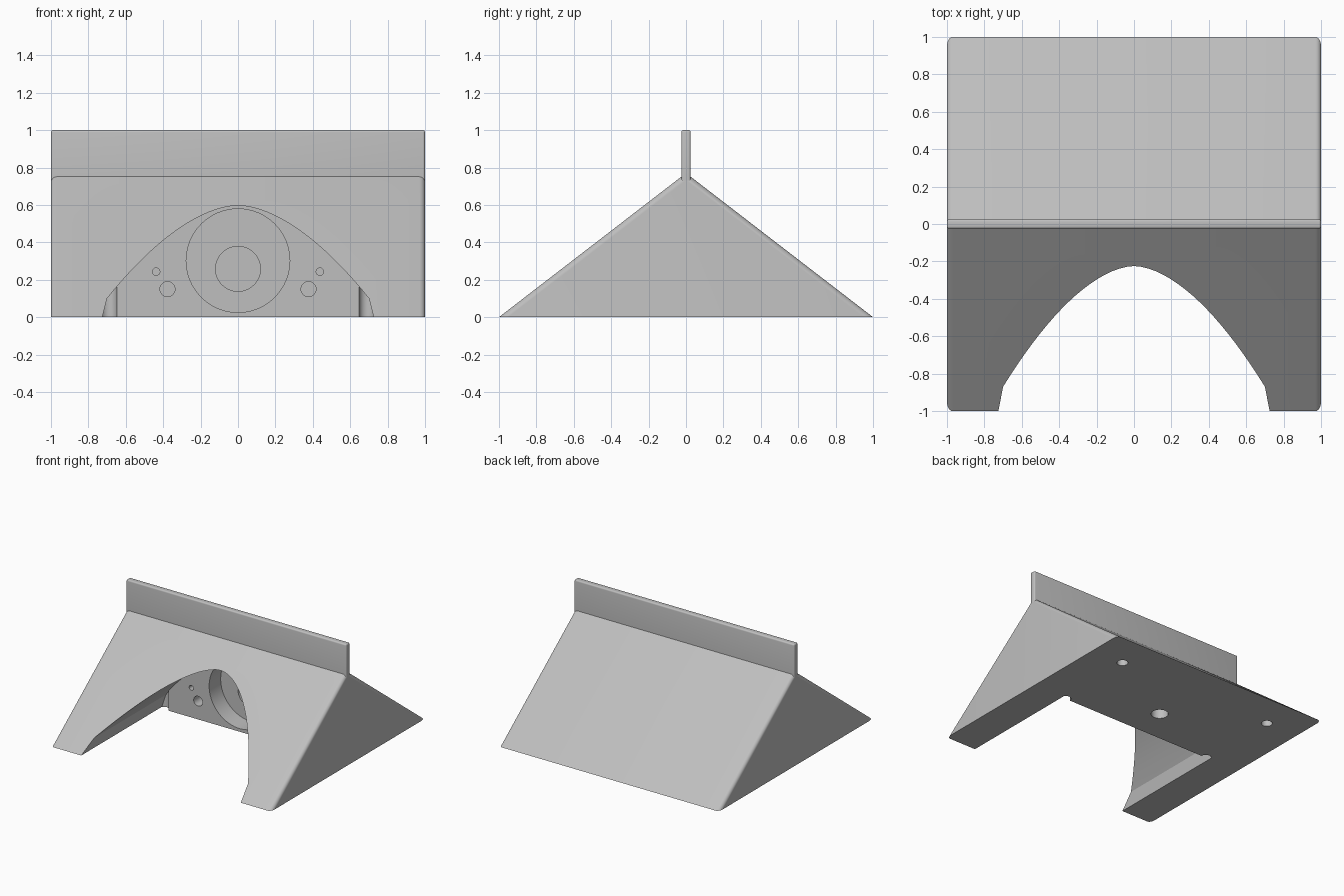
import bpy
import bmesh
import math
from mathutils import Matrix, Vector

if "Cube" in bpy.data.objects:
    bpy.data.objects.remove(bpy.data.objects["Cube"], do_unlink=True)

GREY = (0.52, 0.52, 0.52, 1)
grey = bpy.data.materials.new("plain grey")
grey.use_nodes = True
grey.diffuse_color = GREY
grey.node_tree.nodes["Principled BSDF"].inputs["Base Color"].default_value = GREY


def to_object(bm, name):
    bmesh.ops.recalc_face_normals(bm, faces=bm.faces[:])
    mesh = bpy.data.meshes.new(name)
    bm.to_mesh(mesh)
    bm.free()
    mesh.materials.append(grey)
    obj = bpy.data.objects.new(name, mesh)
    bpy.context.collection.objects.link(obj)
    return obj


def prism(points, direction):
    """Closed outline extruded along a direction."""
    bm = bmesh.new()
    face = bm.faces.new([bm.verts.new(p) for p in points])
    result = bmesh.ops.extrude_face_region(bm, geom=[face])
    moved = [v for v in result["geom"] if isinstance(v, bmesh.types.BMVert)]
    bmesh.ops.translate(bm, verts=moved, vec=direction)
    return bm


def rod(name, start, end, radius):
    """Cylinder between two points."""
    a, b = Vector(start), Vector(end)
    turn = (b - a).to_track_quat("Z", "Y").to_matrix().to_4x4()
    bm = bmesh.new()
    bmesh.ops.create_cone(bm, cap_ends=True, segments=48, radius1=radius, radius2=radius,
                          depth=(b - a).length,
                          matrix=Matrix.Translation((a + b) / 2) @ turn)
    return to_object(bm, name)


def combine(obj, tool, operation="DIFFERENCE", keep=False):
    mod = obj.modifiers.new("combine", "BOOLEAN")
    mod.operation = operation
    mod.solver = "EXACT"
    mod.object = tool
    bpy.context.view_layer.objects.active = obj
    bpy.ops.object.modifier_apply(modifier=mod.name)
    if not keep:
        bpy.data.objects.remove(tool, do_unlink=True)


def smooth(obj):
    bpy.ops.object.select_all(action="DESELECT")
    obj.select_set(True)
    bpy.context.view_layer.objects.active = obj
    bpy.ops.object.shade_smooth_by_angle(angle=math.radians(25))


# Wedge body with rounded sloping end edges
bm = prism([(-1, -1, 0), (-1, 0, 0.77), (-1, 1, 0)], (2, 0, 0))
slope_edges = [e for e in bm.edges
               if abs(e.verts[0].co.x - e.verts[1].co.x) < 0.01
               and abs(e.verts[0].co.z - e.verts[1].co.z) > 0.1]
bmesh.ops.bevel(bm, geom=slope_edges, offset=0.03, segments=6, profile=0.5, affect="EDGES")
body = to_object(bm, "wedge_body")


# Arched pocket open to the front and the bottom
def arch(name, back):
    side = [(0.737, -0.05), (0.725, 0)]
    steps = 18
    for i in range(steps):
        t = 1 - i / steps
        side.append((0.7 * t, 0.597 - 0.497 * t ** 1.75))
    outline = side + [(0, 0.597)] + [(-x, z) for x, z in reversed(side)]
    return to_object(prism([(x, -1.2, z) for x, z in outline], (0, back + 1.2, 0)), name)


WALL = 0.02
long_arch = arch("relief_limit", 0.2)
for s in (-1, 1):
    relief = rod("corner_relief", (s * 0.69, WALL, -0.04), (s * 0.69, WALL, 0.3), 0.042)
    combine(relief, long_arch, "INTERSECT", keep=True)
    combine(body, relief)
bpy.data.objects.remove(long_arch, do_unlink=True)
combine(body, arch("pocket", WALL))

# Round recess and bore in the pocket wall
combine(body, rod("recess", (0, -0.02, 0.302), (0, 0.17, 0.302), 0.277))
combine(body, rod("bore", (0, 0.1, 0.258), (0, 0.42, 0.258), 0.12))

# Small holes in the wall and underside
for s in (-1, 1):
    combine(body, rod("wall_hole", (s * 0.377, -0.02, 0.15), (s * 0.377, 0.25, 0.15), 0.04))
    combine(body, rod("pin_hole", (s * 0.438, -0.02, 0.243), (s * 0.438, 0.15, 0.243), 0.02))
    combine(body, rod("base_hole", (s * 0.71, 0.71, -0.05), (s * 0.71, 0.71, 0.13), 0.042))
combine(body, rod("base_centre_hole", (0, 0.3, -0.05), (0, 0.3, 0.2), 0.065))
smooth(body)

# Upright fin along the ridge, with softened top and end edges
bm = bmesh.new()
bmesh.ops.create_cube(bm, size=1, matrix=Matrix.Translation((0, 0, 0.865))
                      @ Matrix.Diagonal((2, 0.05, 0.27, 1)))
upper = [e for e in bm.edges if max(v.co.z for v in e.verts) > 0.9]
bmesh.ops.bevel(bm, geom=upper, offset=0.012, segments=4, profile=0.5, affect="EDGES")
smooth(to_object(bm, "ridge_fin"))
